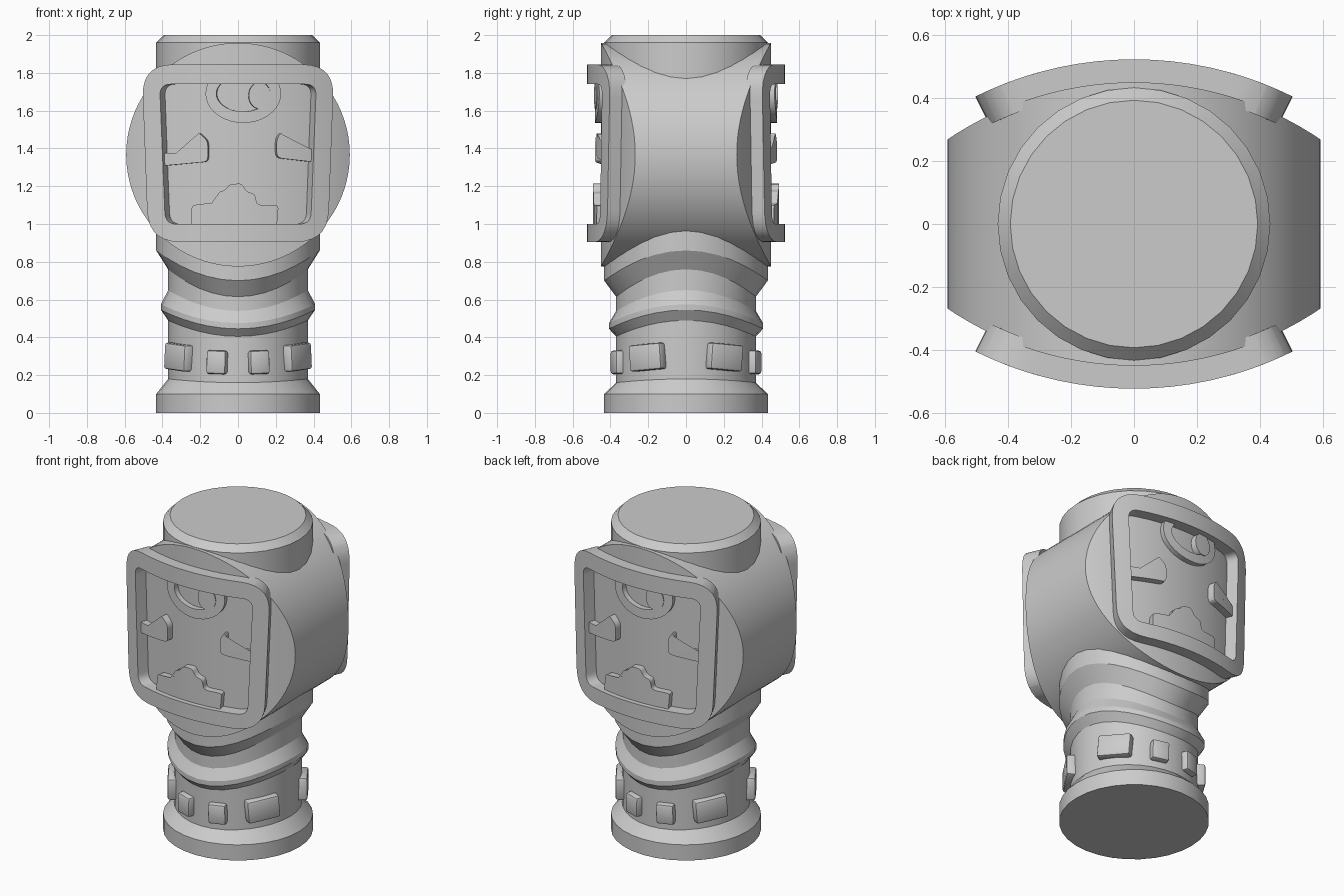
import bpy, bmesh
from math import sin, cos, pi, sqrt, asin, radians
from mathutils import Matrix, Vector

if "Cube" in bpy.data.objects:
    bpy.data.objects.remove(bpy.data.objects["Cube"])

# One plain grey for everything
grey = bpy.data.materials.new("plain_grey")
grey.use_nodes = True
colour = (0.6, 0.6, 0.6, 1)
grey.diffuse_color = colour
grey.node_tree.nodes["Principled BSDF"].inputs["Base Color"].default_value = colour

BODY_R, BODY_Z = 0.592, 1.367      # round head, axis along y
FACE_R, FACE_C = 1.057, 0.607      # gently bowed front and back faces
parts = []


def finish(name, bm):
    bmesh.ops.recalc_face_normals(bm, faces=bm.faces)
    mesh = bpy.data.meshes.new(name)
    bm.to_mesh(mesh)
    bm.free()
    mesh.materials.append(grey)
    obj = bpy.data.objects.new(name, mesh)
    bpy.context.collection.objects.link(obj)
    parts.append(obj)


# Pillar: rings of (radius, height at the sides, height at front and back)
def pillar(rings, n=32):
    bm = bmesh.new()
    loops = []
    for r, z_side, z_front in rings:
        loop = []
        for i in range(n):
            a = 2 * pi * i / n
            z = z_side + (z_front - z_side) * sin(a) ** 2
            loop.append(bm.verts.new((r * cos(a), r * sin(a), z)))
        loops.append(loop)
    for lo, hi in zip(loops, loops[1:]):
        for i in range(n):
            j = (i + 1) % n
            bm.faces.new((lo[i], lo[j], hi[j], hi[i]))
    bm.faces.new(loops[0][::-1])
    bm.faces.new(loops[-1])
    finish("pillar", bm)


pillar([(.433, 0, 0), (.433, .1, .1), (.37, .18, .16), (.37, .49, .405),
        (.408, .545, .445), (.408, .575, .475), (.37, .65, .54), (.37, .76, .615),
        (.433, .86, .70), (.433, 1.96, 1.96), (.393, 2, 2)])


# Head: disc with bowed front and back, built in columns across x
def head(columns=40):
    bm = bmesh.new()
    previous = None
    for i in range(columns + 1):
        t = pi * i / columns
        x, h = -BODY_R * cos(t), BODY_R * sin(t)
        y = sqrt(FACE_R ** 2 - x * x) - FACE_C
        col = [bm.verts.new((x, sy * y, BODY_Z + sz * h))
               for sy, sz in ((-1, -1), (1, -1), (1, 1), (-1, 1))]
        if previous:
            for k in range(4):
                m = (k + 1) % 4
                bm.faces.new((previous[k], previous[m], col[m], col[k]))
        previous = col
    bmesh.ops.remove_doubles(bm, verts=bm.verts, dist=1e-4)
    finish("head", bm)


head()


# Raised shape bent around a bowed face; side is 1 for front, -1 for back
def raised(name, outline, r_out, side, hole=None):
    bm = bmesh.new()
    outer = [bm.verts.new((x, 0, z)) for x, z in outline]
    if hole:
        inner = [bm.verts.new((x, 0, z)) for x, z in hole]
        n = len(outer)
        for i in range(n):
            j = (i + 1) % n
            bm.faces.new((outer[i], outer[j], inner[j], inner[i]))
    else:
        bm.faces.new(outer)
        bmesh.ops.triangulate(bm, faces=bm.faces)
    for i in range(-8, 9):
        bmesh.ops.bisect_plane(bm, geom=bm.verts[:] + bm.edges[:] + bm.faces[:], dist=1e-5,
                               plane_co=(i * .06, 0, 0), plane_no=(1, 0, 0))
    result = bmesh.ops.extrude_face_region(bm, geom=bm.faces[:], use_keep_orig=True)
    top = {g for g in result["geom"] if isinstance(g, bmesh.types.BMVert)}
    for v in bm.verts:
        a = asin(v.co.x / r_out)
        r = r_out if v in top else 1.03
        v.co = Vector((side * r * sin(a), -side * (r * cos(a) - FACE_C), v.co.z))
    finish(name, bm)


def rounded(corners, radius, steps=7):
    points = []
    for i, c in enumerate(corners):
        c, p, q = Vector(c), Vector(corners[i - 1]), Vector(corners[(i + 1) % len(corners)])
        a = c + (p - c).normalized() * radius
        b = c + (q - c).normalized() * radius
        for s in range(steps + 1):
            t = s / steps
            points.append(a * (1 - t) ** 2 + c * 2 * t * (1 - t) + b * t * t)
    return points


def ellipse(cx, cz, rx, rz, n=36):
    return [(cx + rx * cos(2 * pi * i / n), cz + rz * sin(2 * pi * i / n)) for i in range(n)]


frame_outer = rounded([(-.475, .905), (.475, .905), (.51, 1.845), (-.51, 1.845)], .17)
frame_inner = rounded([(-.385, 1), (.385, 1), (.415, 1.74), (-.415, 1.74)], .06)
left_hook = rounded([(.24, 1.49), (.205, 1.46), (.205, 1.35), (.43, 1.325),
                     (.43, 1.39), (.24, 1.39)], .03, 4)
right_hook = rounded([(-.215, 1.49), (-.16, 1.44), (-.16, 1.33), (-.43, 1.305),
                      (-.43, 1.376), (-.2, 1.376)], .025, 4)
cloud = rounded([(-.25, .98), (.205, .98), (.215, 1.10), (.1, 1.10), (.09, 1.16), (.045, 1.17),
                 (.02, 1.215), (-.05, 1.21), (-.06, 1.18), (-.105, 1.17),
                 (-.115, 1.11), (-.245, 1.10)], .02, 4)

for side, word in ((1, "front"), (-1, "back")):
    raised(word + "_frame", frame_outer, 1.13, side, frame_inner)
    raised(word + "_left_hook", left_hook, 1.1, side)
    raised(word + "_right_hook", right_hook, 1.1, side)
    raised(word + "_cloud", cloud, 1.1, side)
    raised(word + "_eye_ring", ellipse(.028, 1.69, .20, .155), 1.09, side,
           ellipse(.028, 1.69, .143, .095))
    raised(word + "_pupil", ellipse(.115, 1.68, .058, .07), 1.095, side)


# Pillow-edged studs around the shaft
def stud(name, angle, width, height, z, tilt):
    bm = bmesh.new()
    place = (Matrix.Rotation(angle, 4, "Z") @ Matrix.Translation((.37, 0, z))
             @ Matrix.Rotation(tilt, 4, "X") @ Matrix.Diagonal((.07, width, height, 1)))
    bmesh.ops.create_cube(bm, size=1, matrix=place)
    bmesh.ops.bevel(bm, geom=bm.edges[:], offset=.014, segments=2, profile=.5, affect="EDGES")
    finish(name, bm)


for sx, across in ((1, "left"), (-1, "right")):
    for sy, along in ((-1, "front"), (1, "back")):
        for kind, deg, w, h, z, tilt in (("wide_stud", 33, .2, .14, .295, .08),
                                         ("small_stud", 73, .108, .125, .268, .03)):
            angle = radians(deg if sx > 0 else 180 - deg) * sy
            stud(f"{along}_{across}_{kind}", angle, w, h, z, -tilt * sx * sy)

# Smooth curved walls, keep crisp edges
bpy.ops.object.select_all(action="DESELECT")
for obj in parts:
    obj.select_set(True)
bpy.context.view_layer.objects.active = parts[0]
bpy.ops.object.shade_smooth_by_angle(angle=radians(25))
